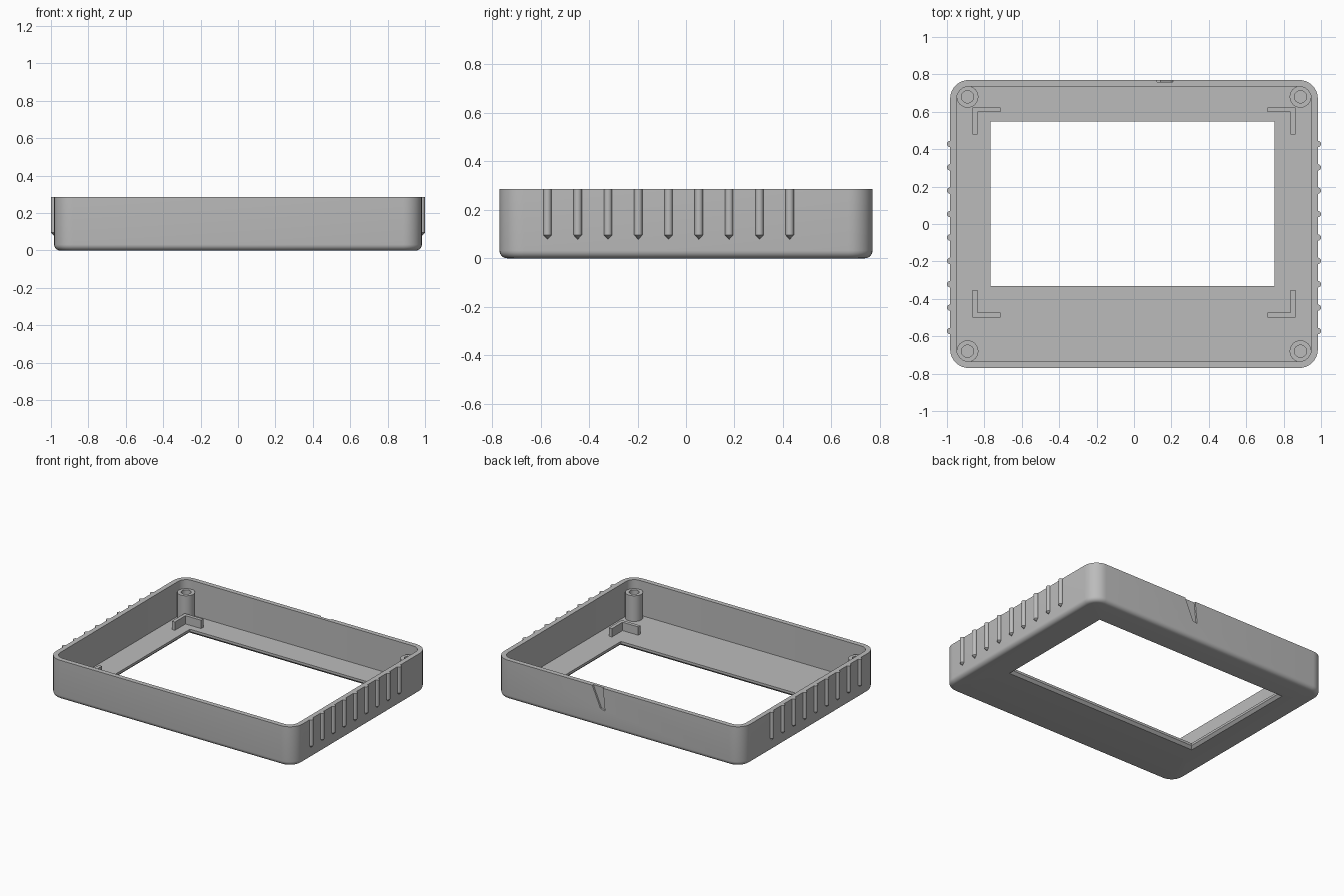
import bpy, bmesh, math
from mathutils import Vector

if "Cube" in bpy.data.objects:
    bpy.data.objects.remove(bpy.data.objects["Cube"])

GREY = (0.5, 0.5, 0.5, 1)
mat = bpy.data.materials.new("grey plastic")
mat.use_nodes = True
mat.diffuse_color = GREY
mat.node_tree.nodes["Principled BSDF"].inputs["Base Color"].default_value = GREY

HEIGHT, FLOOR = 0.285, 0.035
HALF_X, HALF_Y, WALL, CORNER = 0.983, 0.77, 0.035, 0.1


def finish(bm, name):
    bmesh.ops.remove_doubles(bm, verts=bm.verts, dist=1e-5)
    bmesh.ops.recalc_face_normals(bm, faces=bm.faces)
    mesh = bpy.data.meshes.new(name)
    bm.to_mesh(mesh)
    bm.free()
    mesh.materials.append(mat)
    ob = bpy.data.objects.new(name, mesh)
    bpy.context.collection.objects.link(ob)
    return ob


def smooth(ob):
    bpy.ops.object.select_all(action="DESELECT")
    ob.select_set(True)
    bpy.context.view_layer.objects.active = ob
    bpy.ops.object.shade_smooth_by_angle(angle=math.radians(30))


def rounded_rect(x0, x1, y0, y1, r, z, steps=8):
    pts = []
    centres = [(x1 - r, y1 - r), (x0 + r, y1 - r), (x0 + r, y0 + r), (x1 - r, y0 + r)]
    for quarter, (cx, cy) in enumerate(centres):
        for i in range(steps + 1):
            a = math.pi / 2 * (quarter + i / steps)
            pts.append(Vector((cx + r * math.cos(a), cy + r * math.sin(a), z)))
    return pts


def loft(bm, rings, closed=False):
    loops = [[bm.verts.new(p) for p in ring] for ring in rings]
    pairs = list(zip(loops, loops[1:])) + ([(loops[-1], loops[0])] if closed else [])
    for a, b in pairs:
        for i in range(len(a)):
            j = (i + 1) % len(a)
            bm.faces.new((a[i], a[j], b[j], b[i]))


def prism(name, outline, offset):
    bm = bmesh.new()
    a = [bm.verts.new(p) for p in outline]
    b = [bm.verts.new(Vector(p) + Vector(offset)) for p in outline]
    bm.faces.new(a)
    bm.faces.new(b)
    for i in range(len(a)):
        j = (i + 1) % len(a)
        bm.faces.new((a[i], a[j], b[j], b[i]))
    return finish(bm, name)


def lathe(name, profile, centre, segments, closed=False):
    bm = bmesh.new()
    rings = [[(centre[0] + r * math.cos(t), centre[1] + r * math.sin(t), z)
              for t in (2 * math.pi * i / segments for i in range(segments))]
             for r, z in profile]
    loft(bm, rings, closed)
    ob = finish(bm, name)
    smooth(ob)
    return ob


# Shell: one closed section lofted round the frame, from window to rim and back
def body(inset, z):
    return rounded_rect(inset - HALF_X, HALF_X - inset, inset - HALF_Y, HALF_Y - inset,
                        CORNER - inset, z)


def window(grow, z):
    return rounded_rect(-0.768 - grow, 0.751 + grow, -0.331 - grow, 0.549 + grow, 0, z)


EDGE = 0.032
rings = [window(0.018, 0)]
for i in range(7):
    a = math.pi / 2 * i / 6
    rings.append(body(EDGE * (1 - math.sin(a)), EDGE * (1 - math.cos(a))))
rings += [body(0, HEIGHT), body(WALL, HEIGHT), body(WALL, FLOOR),
          window(0, FLOOR), window(0, 0.018)]
bm = bmesh.new()
loft(bm, rings, closed=True)
shell = finish(bm, "shell")

# Shallow tapered notch in the outside of the back wall
notch = prism("notch_cutter", [(0.215, 0.758, 0.3), (0.125, 0.758, 0.3),
                               (0.107, 0.758, 0.125), (0.143, 0.758, 0.135)], (0, 0.05, 0))
notch.hide_render = True
cut = shell.modifiers.new("notch", "BOOLEAN")
cut.operation = "DIFFERENCE"
cut.solver = "EXACT"
cut.object = notch
bpy.context.view_layer.objects.active = shell
bpy.ops.object.modifier_apply(modifier=cut.name)
bpy.data.objects.remove(notch)
smooth(shell)

for sx, x_name in ((-1, "right"), (1, "left")):
    # Grip ribs with pointed lower ends
    for i in range(9):
        lathe(f"{x_name}_grip_rib_{i + 1}",
              [(0, 0.078), (0.017, 0.096), (0.017, HEIGHT), (0, HEIGHT)],
              (sx * HALF_X, -0.572 + 0.125 * i), 16)

    for sy, y_name in ((-1, "front"), (1, "back")):
        # Hollow screw posts
        lathe(f"{y_name}_{x_name}_screw_post",
              [(0.058, FLOOR - 0.01), (0.058, 0.22), (0.033, 0.22), (0.033, FLOOR - 0.01)],
              (sx * 0.89, sy * 0.68), 32, closed=True)

        # L-shaped locating brackets
        cx, cy = sx * 0.863, (0.624 if sy > 0 else -0.499)
        shape = [(0, 0), (0.15, 0), (0.15, 0.025), (0.025, 0.025), (0.025, 0.146), (0, 0.146)]
        prism(f"{y_name}_{x_name}_bracket",
              [(cx - sx * u, cy - sy * v, FLOOR - 0.01) for u, v in shape], (0, 0, 0.07))
